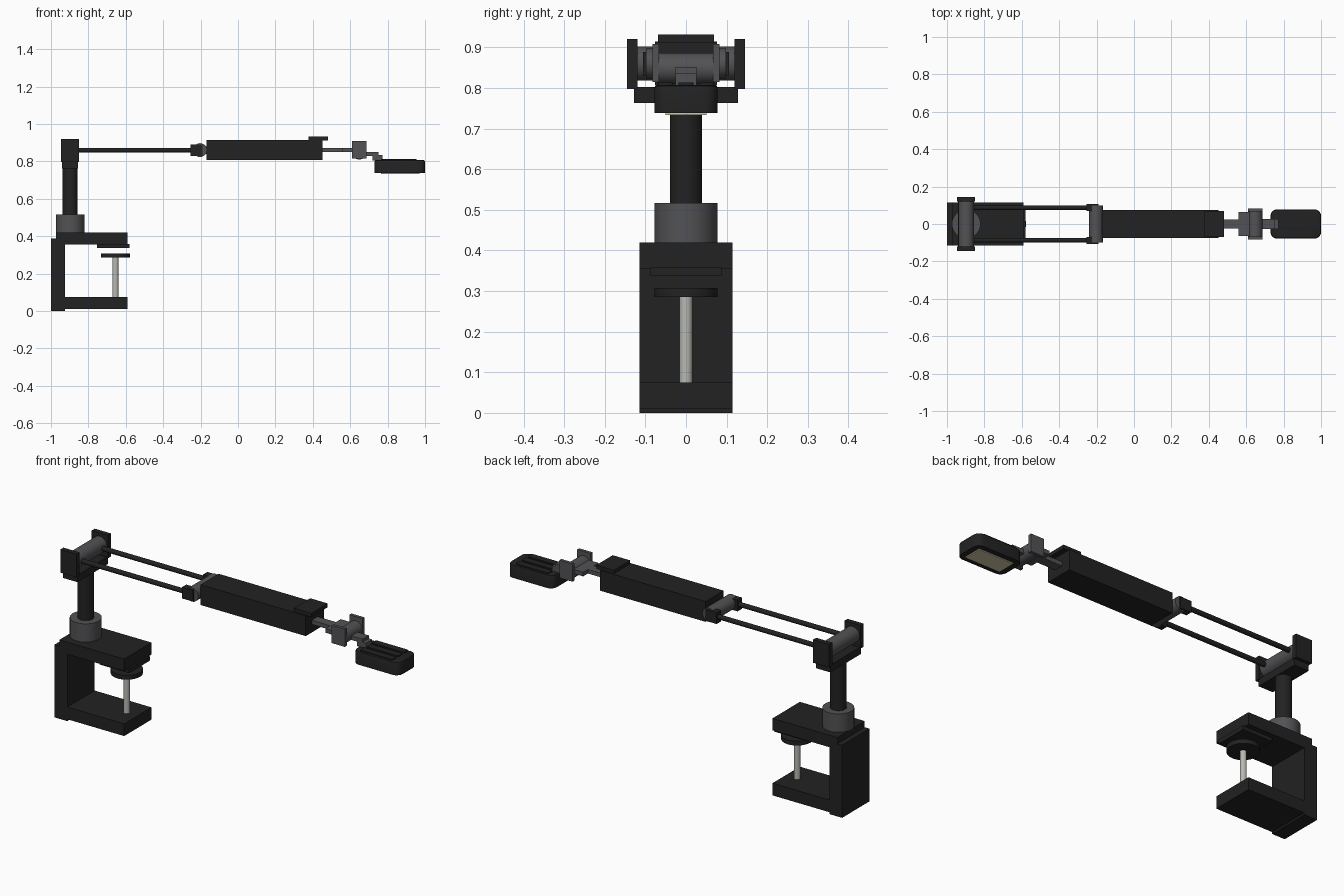
import bpy
import bmesh
from mathutils import Matrix, Vector

if "Cube" in bpy.data.objects:
    bpy.data.objects.remove(bpy.data.objects["Cube"])


def material(name, rgb):
    m = bpy.data.materials.new(name)
    m.diffuse_color = (*rgb, 1)
    m.use_nodes = True
    m.node_tree.nodes["Principled BSDF"].inputs["Base Color"].default_value = m.diffuse_color
    return m


BLACK = material("matte_black", (0.016, 0.016, 0.016))
GREY = material("dark_grey", (0.085, 0.085, 0.09))
STEEL = material("steel", (0.48, 0.48, 0.45))
GLOW = material("warm_diffuser", (0.65, 0.59, 0.40))


def finish(bm, name, mat, smooth=False):
    me = bpy.data.meshes.new(name)
    bm.to_mesh(me)
    bm.free()
    me.materials.append(mat)
    ob = bpy.data.objects.new(name, me)
    bpy.context.collection.objects.link(ob)
    if smooth:
        bpy.ops.object.select_all(action='DESELECT')
        ob.select_set(True)
        bpy.context.view_layer.objects.active = ob
        bpy.ops.object.shade_smooth_by_angle(angle=0.6)
    return ob


def box(name, mat, x, y, z, corner=0.0, edge=0.0):
    """Box from (min, max) ranges; corner rounds vertical edges, edge bevels the top rim."""
    lo, hi = Vector((x[0], y[0], z[0])), Vector((x[1], y[1], z[1]))
    bm = bmesh.new()
    bmesh.ops.create_cube(bm, size=1, matrix=Matrix.Translation((lo + hi) / 2)
                          @ Matrix.Diagonal((*(hi - lo), 1)))
    if corner:
        vert = [e for e in bm.edges if abs(e.verts[0].co.z - e.verts[1].co.z) > 1e-4]
        bmesh.ops.bevel(bm, geom=vert, offset=corner, segments=5, profile=0.5, affect='EDGES')
    if edge:
        rim = [e for e in bm.edges if all(v.co.z > z[1] - 1e-4 for v in e.verts)]
        bmesh.ops.bevel(bm, geom=rim, offset=edge, segments=2, profile=0.5, affect='EDGES')
    return finish(bm, name, mat, bool(corner))


def rod(name, mat, a, b, r, sides=32):
    """Cylinder between two points."""
    a, b = Vector(a), Vector(b)
    d = b - a
    bm = bmesh.new()
    bmesh.ops.create_cone(bm, cap_ends=True, segments=sides, radius1=r, radius2=r, depth=d.length,
                          matrix=Matrix.Translation((a + b) / 2)
                          @ d.to_track_quat('Z', 'Y').to_matrix().to_4x4())
    return finish(bm, name, mat, True)


def sym(w):
    return (-w, w)


def side(s, a, b):
    return tuple(sorted((s * a, s * b)))


# Desk clamp
box("clamp_back", BLACK, (-1.0, -0.925), sym(0.115), (0, 0.387))
box("clamp_top", BLACK, (-0.972, -0.59), sym(0.115), (0.356, 0.42))
box("clamp_bottom", BLACK, (-0.93, -0.59), sym(0.115), (0.01, 0.075))
box("clamp_top_pad", BLACK, (-0.755, -0.58), sym(0.088), (0.337, 0.359))
rod("clamp_screw", STEEL, (-0.655, 0, 0.07), (-0.655, 0, 0.29), 0.016)
rod("clamp_disc", BLACK, (-0.655, 0, 0.285), (-0.655, 0, 0.308), 0.078)

# Post
PX = -0.897
rod("post_collar", GREY, (PX, 0, 0.42), (PX, 0, 0.517), 0.077)
rod("post", BLACK, (PX, 0, 0.51), (PX, 0, 0.77), 0.04)

# Shoulder joint
AZ = 0.86
box("shoulder_base", BLACK, (-0.94, -0.855), sym(0.128), (0.763, 0.802))
rod("shoulder_pivot", GREY, (PX, -0.122, AZ), (PX, 0.122, AZ), 0.042)

# Twin rods with shoulder cheeks and elbow blocks on both sides
rod("elbow_pivot", GREY, (-0.203, -0.098, AZ), (-0.203, 0.098, AZ), 0.037)
for s, tag in ((-1, "front"), (1, "back")):
    box("shoulder_cheek_" + tag, BLACK, (-0.945, -0.85), side(s, 0.119, 0.145), (0.797, 0.92))
    rod("arm_rod_" + tag, BLACK, (PX, s * 0.087, AZ), (-0.22, s * 0.087, AZ), 0.0125, 16)
    box("elbow_block_" + tag, BLACK, (-0.255, -0.19), side(s, 0.07, 0.106), (0.829, 0.889))

# Main arm housing
box("arm_housing", BLACK, (-0.168, 0.452), sym(0.076), (0.806, 0.914))
box("housing_cap", BLACK, (0.377, 0.48), sym(0.069), (0.912, 0.932))
box("housing_hinge", GREY, (-0.21, -0.165), sym(0.055), (0.84, 0.88))

# Wrist joint
box("wrist_bar", GREY, (0.45, 0.57), sym(0.025), (0.849, 0.871))
box("wrist_yoke", GREY, (0.56, 0.64), sym(0.065), (0.849, 0.871))
rod("wrist_pivot", GREY, (0.648, -0.07, 0.848), (0.648, 0.07, 0.848), 0.038)
for s, tag in ((-1, "front"), (1, "back")):
    box("wrist_cheek_" + tag, GREY, (0.61, 0.687), side(s, 0.066, 0.083), (0.814, 0.908))
box("head_neck", GREY, (0.67, 0.752), sym(0.026), (0.829, 0.851))
box("head_neck_foot", GREY, (0.72, 0.772), sym(0.026), (0.805, 0.835))

# Lamp head with cooling ribs and diffuser
box("lamp_head", BLACK, (0.73, 1.0), sym(0.078), (0.738, 0.807), 0.035, 0.008)
for i, y in enumerate((-0.05, 0, 0.05)):
    box("head_rib_%d" % (i + 1), BLACK, (0.765, 0.955), (y - 0.018, y + 0.018), (0.80, 0.813), 0.006)
box("diffuser_panel", GLOW, (0.765, 0.97), sym(0.05), (0.733, 0.74))
